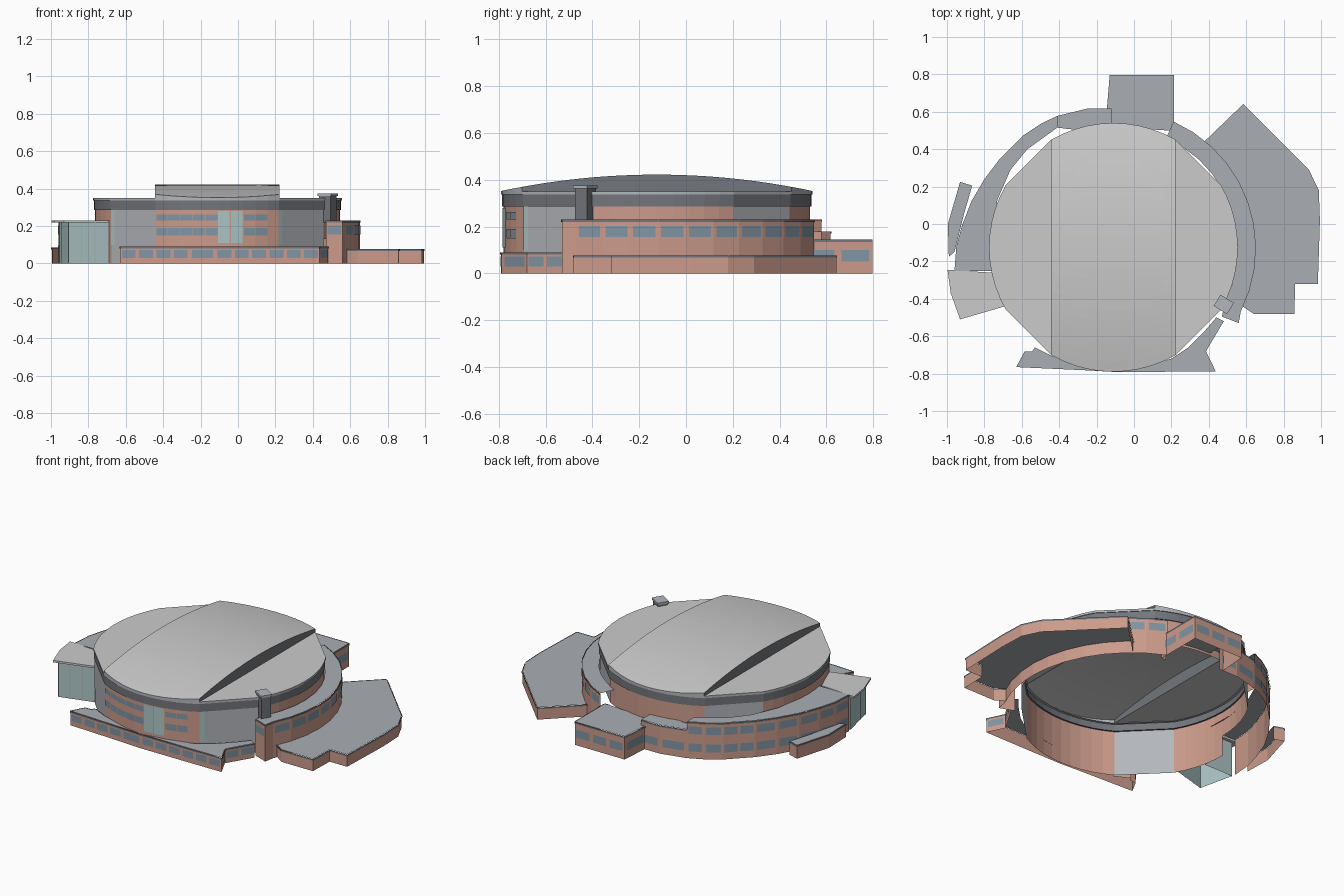
import bpy
from math import sin, cos, radians, hypot

if "Cube" in bpy.data.objects:
    bpy.data.objects.remove(bpy.data.objects["Cube"])

COLORS = {
    'brick': (0.60, 0.33, 0.26, 1), 'window': (0.22, 0.30, 0.37, 1),
    'glass': (0.42, 0.56, 0.56, 1), 'dark': (0.17, 0.18, 0.20, 1),
    'roof': (0.40, 0.42, 0.45, 1), 'light': (0.60, 0.60, 0.60, 1),
    'panel': (0.45, 0.47, 0.50, 1),
}
MATS = {}
for key, col in COLORS.items():
    MATS[key] = bpy.data.materials.new(key)
    MATS[key].diffuse_color = col


def make(name, faces, mat):
    """Object from a list of faces, each a list of points."""
    verts, idx = [], []
    for f in faces:
        idx.append(list(range(len(verts), len(verts) + len(f))))
        verts += f
    me = bpy.data.meshes.new(name)
    me.from_pydata(verts, [], idx)
    me.materials.append(MATS[mat])
    ob = bpy.data.objects.new(name, me)
    bpy.context.collection.objects.link(ob)
    return ob


def quad(p, q, z0, z1, off=0.0, a=0.0, b=1.0):
    """Upright quad on the stretch a..b of edge p-q, pushed outward."""
    dx, dy = q[0] - p[0], q[1] - p[1]
    n = hypot(dx, dy)
    ox, oy = dy / n * off, -dx / n * off
    A = (p[0] + dx * a + ox, p[1] + dy * a + oy)
    B = (p[0] + dx * b + ox, p[1] + dy * b + oy)
    return [(*A, z0), (*B, z0), (*B, z1), (*A, z1)]


def flat(pts, z):
    return [(x, y, z) for x, y in pts]


def arc(cx, cy, r, a0, a1, n):
    return [(cx + r * cos(radians(a0 + (a1 - a0) * i / n)),
             cy + r * sin(radians(a0 + (a1 - a0) * i / n))) for i in range(n + 1)]


def wing(name, outer, inner, h, rows=(), pitch=0.1):
    """Open-bottomed wing: walls on the outer line, roof out to the inner line."""
    edges = list(zip(outer, outer[1:]))
    make(name + '_walls', [quad(p, q, 0, h - 0.002) for p, q in edges], 'brick')
    make(name + '_coping', [quad(p, q, h - 0.01, h, 0.004) for p, q in edges], 'dark')
    make(name + '_roof', [flat(outer + inner, h)], 'roof')
    wins = []
    for p, q in edges:
        n = int(hypot(q[0] - p[0], q[1] - p[1]) / pitch + 0.35)
        for z0, z1 in rows:
            wins += [quad(p, q, z0, z1, 0.003, (i + 0.1) / n, (i + 0.9) / n) for i in range(n)]
    if wins:
        make(name + '_windows', wins, 'window')


# Drum outline: four arcs joined by four straight diagonal chords
CX, CY, R = -0.11, -0.125, 0.665
angles = [k * 90 + a for k in range(4) for a in range(-30, 31, 6)]


def drum(s=1.0):
    return [(CX + R * s * cos(radians(a)), CY + R * s * sin(radians(a))) for a in angles]


wall_pts, brick, panels, wins, glass = drum(0.985), [], [], [], []
for i, a in enumerate(angles):
    p, q = wall_pts[i], wall_pts[(i + 1) % len(wall_pts)]
    chord = i % 11 == 10
    low = 0.0 if 145 < a < 330 and a != 150 else 0.13
    if a < 180 and a != 330:
        low = 0.13
    (panels if chord else brick).append(quad(p, q, low, 0.29))
    if chord and a > 180:
        e = (0, 0.08) if a < 240 else (0.0, 0.08)
        glass.append(quad(p, q, 0.1, 0.285, 0.003, *e))
    if 240 <= a < 300 and not chord:
        if a in (270, 276):
            glass.append(quad(p, q, 0.11, 0.28, 0.004, 0.05, 0.95))
        elif a < 294:
            for z0, z1 in ((0.03, 0.075), (0.15, 0.19), (0.23, 0.262)):
                wins.append(quad(p, q, z0, z1, 0.003, 0.06, 1))
make('drum_brick_wall', brick, 'brick')
make('drum_corner_panels', panels, 'panel')
make('drum_windows', wins, 'window')
make('drum_entrance_glass', glass, 'glass')


# Dark fascia and projecting rim around the drum
def band(name, s, z0, z1, mat):
    d = drum(s)
    loop = list(zip(d, d[1:] + d[:1]))
    inner = drum(0.97)
    faces = [quad(p, q, z0, z1) for p, q in loop]
    for i in range(len(d)):
        j = (i + 1) % len(d)
        faces.append([(*d[i], z0), (*inner[i], z0), (*inner[j], z0), (*d[j], z0)])
    make(name, faces, mat)


band('drum_fascia', 0.993, 0.285, 0.338, 'dark')
band('drum_rim', 1.0, 0.336, 0.35, 'panel')

# Flat side roofs
top, half = drum(), R * 0.5
for name, sgn in (('flat_roof_right', 1), ('flat_roof_left', -1)):
    # walk the outline from the rear-side start so the polygon stays in order
    k = 30 if sgn > 0 else 10
    order = top[k:] + top[:k]
    side = [p for p in order if (p[0] - CX) * sgn >= half - 1e-4]
    make(name, [flat(side, 0.35)], 'light')


# Arched centre roof with upright side walls
def arch(y):
    return 0.352 + 0.07 * (1 - ((y - CY) / R) ** 2)


N = 24
cols = [(CX + R * cos(radians(a)), R * sin(radians(a))) for a in range(120, 59, -6)]
grid = [[(x, CY + e * (2 * j / N - 1), arch(CY + e * (2 * j / N - 1))) for j in range(N + 1)]
        for x, e in cols]
sheet = [[grid[i][j], grid[i + 1][j], grid[i + 1][j + 1], grid[i][j + 1]]
         for i in range(len(cols) - 1) for j in range(N)]
make('arched_roof', sheet, 'light')
sides = []
for c in (grid[0], grid[-1]):
    sides += [[(*p[:2], 0.348), (*q[:2], 0.348), q, p] for p, q in zip(c, c[1:])]
make('arched_roof_side_walls', sides, 'dark')
ends = []
for j in (0, N):
    ends += [[(*a[j][:2], 0.348), (*b[j][:2], 0.348), b[j], a[j]] for a, b in zip(grid, grid[1:])]
make('arched_roof_end_edges', ends, 'panel')

# Curved two-storey rings on both sides
UP, LOW = (0.155, 0.203), (0.045, 0.095)
outer = [(0.47, -0.495), (0.56, -0.53)] + arc(-0.09, -0.13, 0.742, -27, 66, 10)
wing('right_ring', outer, arc(-0.09, -0.13, 0.645, 66, -27, 10), 0.23, [UP])
outer = [(-0.41, 0.578), (-0.5, 0.535), (-0.59, 0.475), (-0.72, 0.345), (-0.80, 0.24),
         (-0.87, 0.12), (-0.92, -0.01), (-0.95, -0.12), (-0.96, -0.25)]
inner = [(-0.755, -0.25), (-0.76, -0.05), (-0.73, 0.13), (-0.66, 0.29), (-0.57, 0.40), (-0.41, 0.515)]
wing('left_ring', outer, inner, 0.23, [UP, LOW])
wing('rear_link', [(-0.12, 0.617), (-0.25, 0.617), (-0.41, 0.578), (-0.41, 0.515)],
     [(-0.28, 0.5), (-0.12, 0.53)], 0.18, [LOW])

# Low blocks around the building
wing('rear_block', [(0.18, 0.5), (0.215, 0.5), (0.215, 0.797), (-0.13, 0.797), (-0.145, 0.615)],
     [(-0.12, 0.615), (-0.12, 0.52)], 0.145, [(0.05, 0.1)], 0.12)
wing('right_annex', [(0.58, -0.44), (0.64, -0.48), (0.857, -0.48), (0.862, -0.32), (0.983, -0.32),
                     (0.994, 0.02), (0.988, 0.18), (0.935, 0.29), (0.585, 0.642), (0.37, 0.435)],
     [(0.49, 0.32), (0.58, 0.17), (0.635, 0.0), (0.645, -0.2)], 0.077)
wing('left_annex', [(-0.865, 0.205), (-0.93, 0.225), (-0.995, 0.0), (-0.99, -0.175)],
     [(-0.96, -0.15), (-0.91, 0.05)], 0.085)
ROW = [(0.03, 0.072)]
wing('front_right_wing', [(-0.12, -0.79), (0.16, -0.79), (0.437, -0.788), (0.385, -0.68), (0.48, -0.52)],
     [(0.44, -0.5), (0.38, -0.57), (0.29, -0.66), (0.2, -0.72), (0.05, -0.76)], 0.09, ROW)
wing('front_left_wing', [(-0.44, -0.705), (-0.53, -0.66), (-0.545, -0.682), (-0.585, -0.682),
                         (-0.63, -0.765), (-0.26, -0.782), (-0.12, -0.79)],
     [(-0.26, -0.765)], 0.09, ROW)

# Glazed porch with overhanging roof slab
porch = [(-0.755, -0.27), (-0.955, -0.27), (-0.905, -0.49), (-0.69, -0.43)]
make('porch_glass', [quad(p, q, 0, 0.22) for p, q in zip(porch, porch[1:])], 'glass')
slab = [(-0.76, -0.26), (-0.997, -0.245), (-0.98, -0.37), (-0.93, -0.51), (-0.69, -0.44)]
make('porch_roof', [flat(slab, 0.23), flat(slab[::-1], 0.218)] +
     [quad(p, q, 0.218, 0.23) for p, q in zip(slab, slab[1:])], 'light')
make('porch_posts', [quad(p, q, 0, 0.22, 0.003, t, t + 0.02)
                     for p, q in zip(porch, porch[1:]) for t in (0, 0.3, 0.64, 0.98)], 'panel')

# Chimney standing on the right ring
for name, sx, sy, z0, z1, mat in (('chimney', 0.072, 0.06, 0.22, 0.365, 'dark'),
                                  ('chimney_cap', 0.084, 0.07, 0.362, 0.375, 'panel')):
    bpy.ops.mesh.primitive_cube_add(size=1, location=(0.48, -0.43, (z0 + z1) / 2),
                                    rotation=(0, 0, radians(-32)))
    ob = bpy.context.object
    ob.name = name
    ob.scale = (sx, sy, z1 - z0)
    ob.data.materials.append(MATS[mat])

for m in bpy.data.materials:
    if m.users and not m.is_grease_pencil:
        m.use_nodes = True
        m.node_tree.nodes["Principled BSDF"].inputs["Base Color"].default_value = m.diffuse_color
